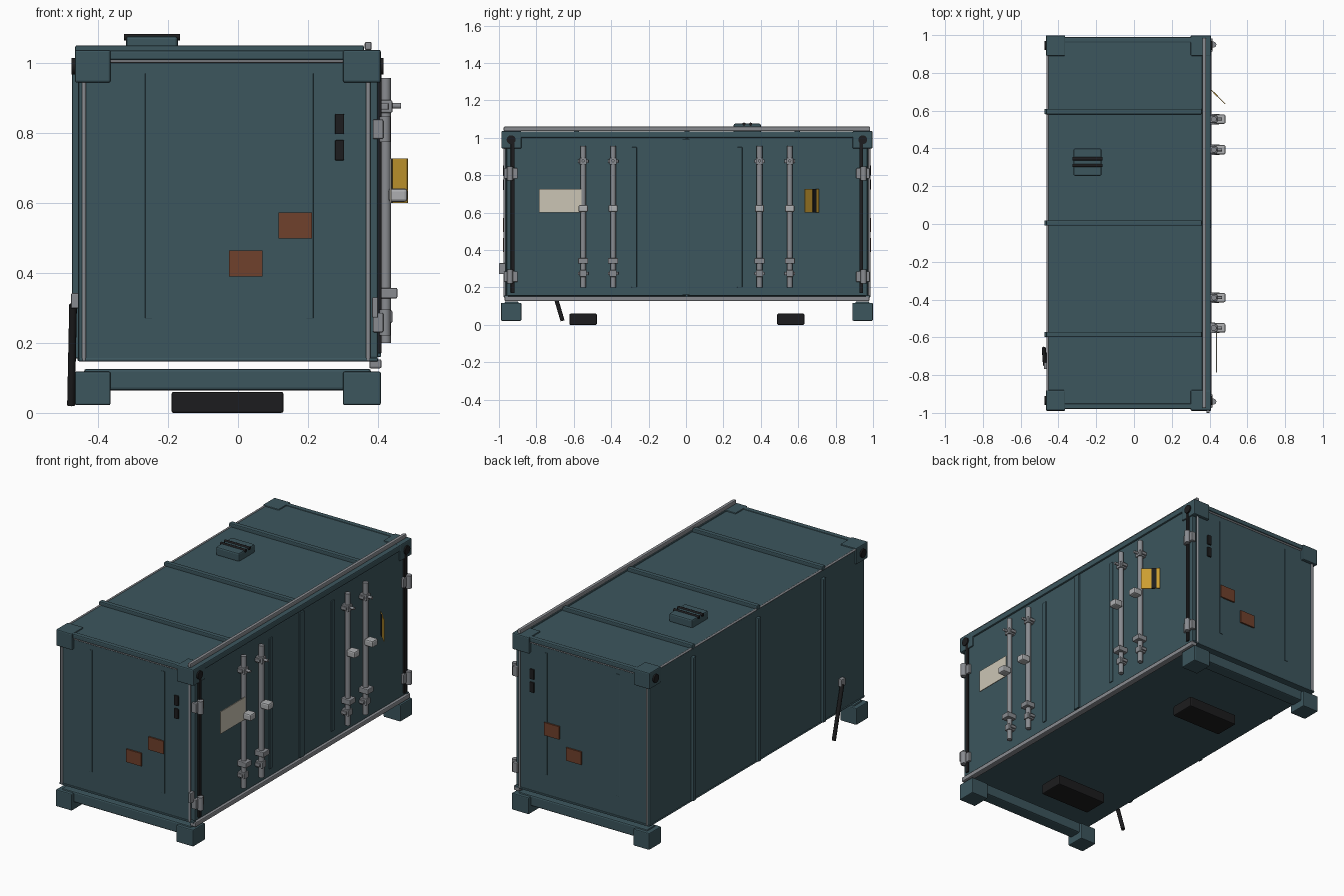
import bpy, bmesh, math
from mathutils import Vector

old = bpy.data.objects.get("Cube")
if old:
    bpy.data.objects.remove(old, do_unlink=True)


def material(name, r, g, b):
    m = bpy.data.materials.new(name)
    m.use_nodes = True
    m.diffuse_color = (r, g, b, 1)
    m.node_tree.nodes["Principled BSDF"].inputs["Base Color"].default_value = (r, g, b, 1)
    return m


teal = material("teal paint", 0.045, 0.092, 0.11)
steel = material("grey steel", 0.25, 0.26, 0.28)
pale = material("pale steel", 0.42, 0.43, 0.44)
black = material("black rubber", 0.012, 0.012, 0.013)
rust = material("rust brown", 0.16, 0.052, 0.025)
cream = material("cream plate", 0.6, 0.56, 0.46)
yellow = material("warning yellow", 0.6, 0.34, 0.03)


def finish(bm, name, mat):
    me = bpy.data.meshes.new(name)
    bm.to_mesh(me)
    bm.free()
    me.materials.append(mat)
    ob = bpy.data.objects.new(name, me)
    bpy.context.collection.objects.link(ob)
    return ob


def box(name, x, y, z, mat, bevel=0.0):
    """Box from three (min, max) ranges, with an optional bevel."""
    bm = bmesh.new()
    bmesh.ops.create_cube(bm, size=1)
    for v in bm.verts:
        v.co = [(lo + hi) / 2 + c * (hi - lo) for c, (lo, hi) in zip(v.co, (x, y, z))]
    ob = finish(bm, name, mat)
    if bevel:
        mod = ob.modifiers.new("Bevel", "BEVEL")
        mod.width = bevel
        mod.segments = 2
    return ob


def rod(name, a, b, r, mat, sides=12):
    """Cylinder between two points."""
    a, b = Vector(a), Vector(b)
    bm = bmesh.new()
    bmesh.ops.create_cone(bm, cap_ends=True, segments=sides, radius1=r, radius2=r, depth=(b - a).length)
    for f in bm.faces:
        f.smooth = len(f.verts) == 4
    for e in bm.edges:
        e.smooth = all(f.smooth for f in e.link_faces)
    ob = finish(bm, name, mat)
    ob.location = (a + b) / 2
    ob.rotation_mode = "QUATERNION"
    ob.rotation_quaternion = (b - a).to_track_quat("Z", "Y")
    return ob


def around(c, half):
    return (c - half, c + half)


MID = 0.005                      # body centre along y
LEFT, RIGHT = -0.457, 0.40       # body limits along x
ENDS = (("front", -1), ("back", 1))


def end(s, d):
    """y position at distance d from the body centre."""
    return MID + s * d


def span(s, d0, d1):
    return tuple(sorted((end(s, d0), end(s, d1))))


# Body, roof and doors
box("container_body", (LEFT, 0.372), around(MID, 0.975), (0.147, 1.03), teal, 0.008)
for name, s in ENDS:
    box(name + "_door", (0.37, RIGHT), span(s, 0.003, 0.965), (0.155, 1.0), teal, 0.006)
    box(name + "_door_rib", (0.398, 0.406), around(end(s, 0.282), 0.014), (0.2, 0.95), teal, 0.003)
    box(name + "_door_gasket", (0.398, 0.41), around(end(s, 0.932), 0.01), (0.17, 0.98), black, 0.002)
box("door_centre_strip", (0.398, 0.409), around(0.0, 0.02), (0.16, 0.995), teal, 0.003)
box("door_header", (0.36, 0.406), around(MID, 0.975), (1.0, 1.035), teal, 0.006)
box("drip_rail", (0.362, 0.382), around(MID, 0.98), (1.036, 1.06), steel, 0.005)
box("door_sill", (0.375, 0.41), around(MID, 0.975), (0.127, 0.153), steel, 0.005)

# Roof and side ribs
for i in (-1, 0, 1):
    y = around(MID + i * 0.59, 0.014)
    box("roof_rib", (-0.465, 0.36), y, (1.025, 1.05), teal, 0.005)
    box("side_rib", (-0.474, -0.45), y, (0.155, 0.98), teal, 0.005)
rod("side_top_edge", (LEFT, -0.96, 1.027), (LEFT, 0.97, 1.027), 0.006, steel)
rod("side_bottom_edge", (LEFT + 0.004, -0.96, 0.153), (LEFT + 0.004, 0.97, 0.153), 0.006, teal)

# End walls
for name, s in ENDS:
    face = end(s, 0.975)
    for x in (-0.44, 0.372):
        rod(name + "_corner_seal", (x, face, 0.15), (x, face, 0.96), 0.006, steel)
    box(name + "_header", (LEFT, 0.405), span(s, 0.955, 0.984), (1.008, 1.035), teal, 0.006)
    rod(name + "_top_seal", (-0.44, face, 1.005), (0.38, face, 1.005), 0.005, steel)
    box(name + "_bottom_lip", (-0.455, 0.4), span(s, 0.955, 0.979), (0.147, 0.157), teal, 0.003)
    for x in (-0.255, 0.205):
        box(name + "_wall_seam", around(x, 0.01), span(s, 0.97, 0.978), (0.27, 0.97), teal, 0.001)
    for z in (0.75, 0.825):
        box(name + "_vent", (0.277, 0.303), span(s, 0.97, 0.983), around(z, 0.029), black, 0.003)
    for x, z in ((0.163, 0.535), (0.022, 0.427)):
        box(name + "_rust_patch", around(x, 0.048), span(s, 0.97, 0.984), around(z, 0.037), rust)
    # Corner blocks, feet and cross beam
    for x in ((-0.466, -0.364), (0.3, 0.408)):
        box(name + "_top_corner", x, span(s, 0.885, 0.992), (0.943, 1.037), teal, 0.006)
        box(name + "_foot", x, span(s, 0.885, 0.994), (0.022, 0.118), teal, 0.005)
    rod(name + "_right_corner_hole", (-0.475, end(s, 0.94), 0.99), (-0.46, end(s, 0.94), 0.99), 0.024, black, 16)
    rod(name + "_left_corner_hole", (0.4, end(s, 0.94), 0.99), (0.416, end(s, 0.94), 0.99), 0.024, black, 16)
    box(name + "_cross_beam", (-0.44, 0.38), span(s, 0.9, 0.975), (0.064, 0.126), teal, 0.008)
    # Underside skid
    box(name + "_skid", (-0.19, 0.13), around(end(s, 0.555), 0.073), (0, 0.06), black, 0.006)
    # Hinges
    for z in (0.81, 0.258):
        box(name + "_hinge_plate", (0.385, 0.415), span(s, 0.905, 0.978), around(z, 0.028), steel, 0.004)
        rod(name + "_hinge_pin", (0.42, end(s, 0.945), z - 0.037), (0.42, end(s, 0.945), z + 0.037), 0.016, steel)

# Locking bars with guides, latches and handles
for y in (-0.55, -0.39, 0.393, 0.555):
    rod("lock_bar", (0.422, y, 0.2), (0.422, y, 0.957), 0.015, steel)
    for z in (0.875, 0.275):
        box("bar_guide", (0.395, 0.43), around(y, 0.028), around(z, 0.009), steel, 0.003)
        box("bar_collar", (0.395, 0.441), around(y, 0.019), around(z, 0.018), steel, 0.004)
    rod("guide_knob", (0.43, y, 0.877), (0.465, y, 0.877), 0.008, steel)
    box("lower_latch", (0.395, 0.455), around(y, 0.027), around(0.342, 0.015), steel, 0.004)
    box("handle_hub", (0.43, 0.484), around(y, 0.025), around(0.622, 0.019), pale, 0.008)

# Door plate
box("cream_plate", (0.434, 0.439), (-0.785, -0.56), (0.6, 0.727), cream)

# Tilted warning sign with a black stripe
for name, half, thick, shift, mat in (("warning_sign", 0.052, 0.002, 0.0, yellow),
                                      ("warning_stripe", 0.014, 0.004, -0.02, black)):
    sign = box(name, around(shift, half), around(0, thick), around(0, 0.063), mat)
    sign.location = (0.447, 0.672, 0.663)
    sign.rotation_euler.z = math.radians(-45)

# Roof vent
box("roof_vent", (-0.32, -0.172), (0.255, 0.4), (1.025, 1.076), teal, 0.008)
for y in (0.31, 0.345):
    rod("vent_slat", (-0.326, y, 1.073), (-0.166, y, 1.073), 0.009, black, 10)

# Side lever, its clip and the small end clip
rod("side_lever", (-0.477, -0.66, 0.022), (-0.471, -0.745, 0.31), 0.011, black)
box("lever_clip", (-0.477, -0.453), around(-0.75, 0.018), (0.298, 0.342), steel, 0.004)
box("end_clip", (0.383, 0.4), (-1.0, -0.965), (0.272, 0.33), steel, 0.003)
